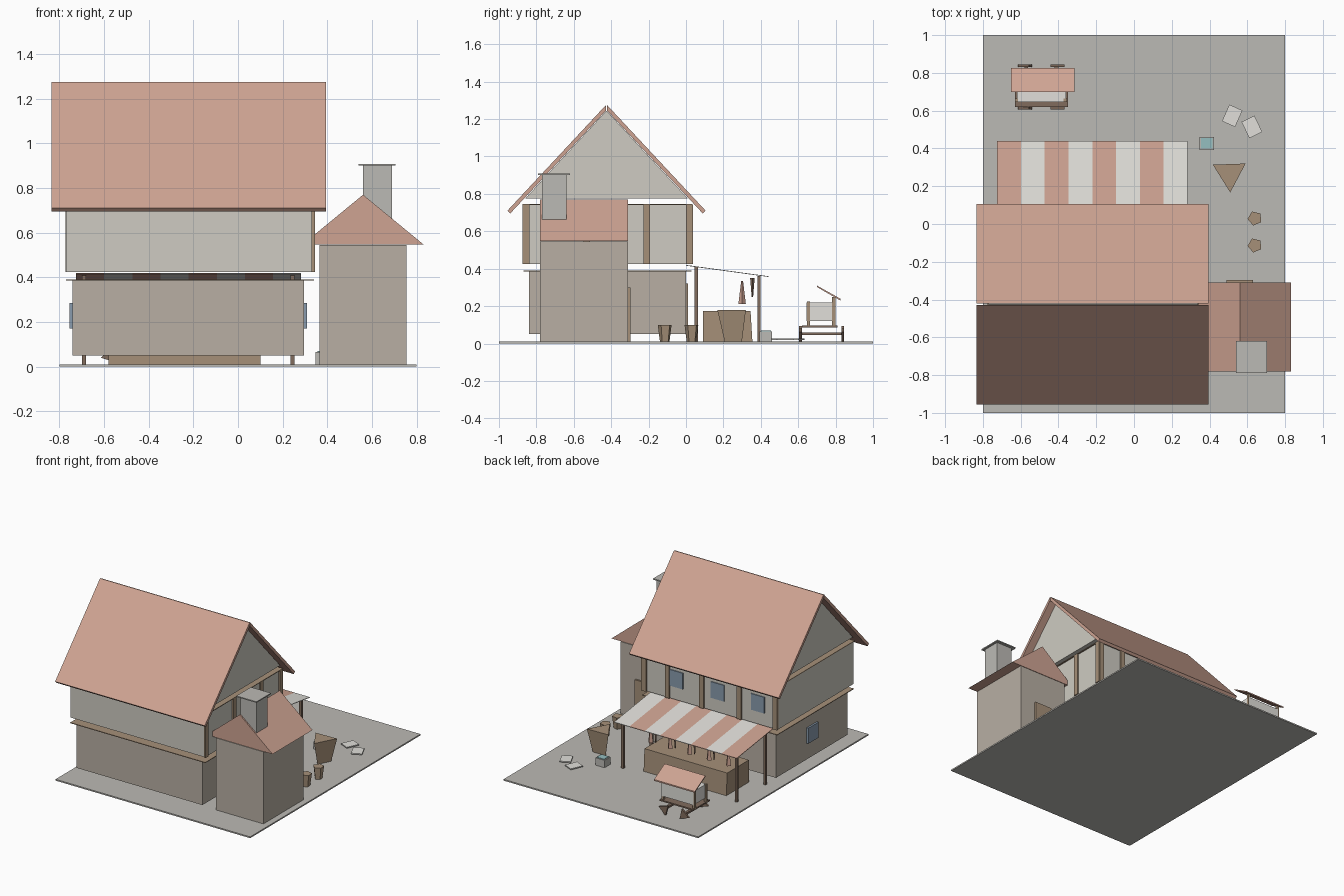
import bpy, bmesh, math
from mathutils import Vector

if "Cube" in bpy.data.objects:
    bpy.data.objects.remove(bpy.data.objects["Cube"])

COLORS = {
    "brick": (0.62, 0.37, 0.29), "plaster": (0.62, 0.60, 0.54), "stone": (0.48, 0.43, 0.37),
    "wood": (0.38, 0.28, 0.19), "dark": (0.22, 0.15, 0.11), "glass": (0.25, 0.33, 0.42),
    "ground": (0.50, 0.49, 0.46), "cloth": (0.75, 0.74, 0.70), "teal": (0.30, 0.52, 0.53),
}
MATS = {}
for key, c in COLORS.items():
    MATS[key] = bpy.data.materials.new(key)
    MATS[key].diffuse_color = (*c, 1)


def finish(name, bm, mat):
    bmesh.ops.recalc_face_normals(bm, faces=bm.faces)
    me = bpy.data.meshes.new(name)
    bm.to_mesh(me)
    bm.free()
    me.materials.append(MATS[mat])
    ob = bpy.data.objects.new(name, me)
    bpy.context.collection.objects.link(ob)
    return ob


def box(name, x, y, z, mat):
    bm = bmesh.new()
    bmesh.ops.create_cube(bm, size=1)
    for v in bm.verts:
        v.co = Vector([r[0] + (c + 0.5) * (r[1] - r[0]) for c, r in zip(v.co, (x, y, z))])
    return finish(name, bm, mat)


def prism(name, pts, axis, a, b, mat):
    """Extrude a 2D profile along x or y."""
    bm = bmesh.new()
    mk = (lambda p, t: (t, p[0], p[1])) if axis == "x" else (lambda p, t: (p[0], t, p[1]))
    f = bm.faces.new([bm.verts.new(mk(p, a)) for p in pts])
    r = bmesh.ops.extrude_face_region(bm, geom=[f])
    d = Vector((b - a, 0, 0)) if axis == "x" else Vector((0, b - a, 0))
    bmesh.ops.translate(bm, vec=d, verts=[v for v in r["geom"] if isinstance(v, bmesh.types.BMVert)])
    return finish(name, bm, mat)


def cone(name, loc, r1, r2, h, n, mat, rot=(0, 0, 0)):
    """Tapered n-gon resting with its base centre at loc."""
    bm = bmesh.new()
    bmesh.ops.create_cone(bm, cap_ends=True, segments=n, radius1=r1, radius2=r2, depth=h)
    bmesh.ops.translate(bm, vec=(0, 0, h / 2), verts=bm.verts)
    ob = finish(name, bm, mat)
    ob.location, ob.rotation_euler = loc, rot
    return ob


# ground
box("ground_plate", (-0.8, 0.8), (-1, 1), (0, 0.01), "ground")

# main house walls and the thin floor plates
box("lower_walls", (-0.74, 0.295), (-0.84, 0.0), (0.05, 0.385), "stone")
box("floor_plate", (-0.77, 0.34), (-0.87, 0.03), (0.385, 0.39), "wood")
box("upper_walls", (-0.77, 0.335), (-0.865, 0.025), (0.425, 0.74), "plaster")
box("ceiling_plate", (-0.775, 0.345), (-0.875, 0.035), (0.74, 0.745), "wood")
prism("gable", [(-0.86, 0.775), (0.01, 0.775), (-0.425, 1.245)], "x", -0.77, 0.34, "plaster")

# main roof slabs
for name, s in (("front_roof", -1), ("back_roof", 1)):
    prism(name, [(-0.425 + s * a, z) for a, z in
                 ((0.003, 1.275), (0.53, 0.71), (0.515, 0.695), (0.003, 1.245))],
          "x", -0.835, 0.395, "brick")

# timber posts and windows of the upper floor
for i, x in enumerate((0.32, 0.13, -0.15, -0.46, -0.755)):
    box(f"back_post_{i}", (x - 0.018, x + 0.018), (0.02, 0.037), (0.425, 0.74), "wood")
for i, y in enumerate((-0.855, -0.53, -0.21, 0.018)):
    box(f"side_post_{i}", (0.33, 0.345), (y - 0.018, y + 0.018), (0.425, 0.74), "wood")
for i, x in enumerate((0.06, -0.28, -0.61)):
    box(f"upper_window_{i}", (x - 0.055, x + 0.055), (0.02, 0.032), (0.52, 0.64), "glass")
for i, x in enumerate((-0.745, 0.3)):
    box(f"side_window_{i}", (x - 0.009, x + 0.009), (-0.48, -0.36), (0.17, 0.285), "glass")
box("house_door", (-0.3, -0.14), (-0.005, 0.01), (0.05, 0.32), "wood")

# side wing with gabled roof, chimney and door
box("wing_walls", (0.365, 0.755), (-0.78, -0.31), (0.01, 0.545), "stone")
prism("wing_roof", [(0.29, 0.548), (0.83, 0.548), (0.56, 0.77)], "y", -0.78, -0.31, "brick")
box("chimney", (0.56, 0.69), (-0.77, -0.64), (0.62, 0.9), "ground")
box("chimney_cap", (0.54, 0.705), (-0.79, -0.62), (0.9, 0.908), "ground")
box("wing_door", (0.49, 0.63), (-0.312, -0.297), (0.01, 0.3), "wood")

# striped awning on four posts
for i in range(8):
    x = -0.725 + i * 0.126
    prism(f"awning_stripe_{i}", [(0.0, 0.42), (0.44, 0.36), (0.44, 0.356), (0.0, 0.416)],
          "x", x, x + 0.126, "cloth" if i % 2 else "brick")
for i, x in enumerate((-0.69, 0.245)):
    for j, (y, top) in enumerate(((0.055, 0.408), (0.39, 0.362))):
        box(f"awning_post_{i}_{j}", (x - 0.009, x + 0.009), (y - 0.009, y + 0.009), (0.01, top), "dark")

# market counter and hanging goods
prism("counter", [(0.09, 0.01), (0.355, 0.01), (0.345, 0.175), (0.09, 0.175)], "x", -0.58, 0.1, "wood")
for i in range(9):
    x = -0.56 + i * 0.08
    if i % 2:
        cone(f"hanging_goods_{i}", (x, 0.355, 0.25), 0.004, 0.012, 0.1, 4, "dark")
    else:
        cone(f"hanging_goods_{i}", (x, 0.30, 0.21), 0.02, 0.005, 0.125, 4, "brick")

# barrel, pots, crate and paving slabs
cone("barrel", (0.506, 0.267, 0.01), 0.06, 0.1, 0.17, 3, "wood", (0, 0, math.radians(62)))
for i, y in enumerate((0.03, -0.113)):
    cone(f"pot_{i}", (0.64, y, 0.01), 0.027, 0.039, 0.09, 5, "wood", (0, 0, 0.4))
box("crate", (0.347, 0.423), (0.392, 0.46), (0.01, 0.065), "ground")
box("crate_cloth", (0.355, 0.415), (0.4, 0.455), (0.065, 0.07), "teal")
for i, (x, y, a) in enumerate(((0.52, 0.573, -0.42), (0.624, 0.514, 0.45))):
    ob = box(f"paving_slab_{i}", (-0.038, 0.038), (-0.048, 0.048), (0.018, 0.026), "cloth")
    ob.location, ob.rotation_euler = (x, y, 0), (0, 0, a)

# covered handcart
box("cart_body", (-0.62, -0.36), (0.645, 0.80), (0.12, 0.22), "cloth")
box("cart_bed", (-0.63, -0.35), (0.62, 0.81), (0.085, 0.095), "dark")
prism("cart_roof", [(0.70, 0.31), (0.825, 0.24), (0.825, 0.23), (0.70, 0.302)], "x", -0.65, -0.315, "brick")
for i, x in enumerate((-0.622, -0.365)):
    for j, (y, top) in enumerate(((0.655, 0.225), (0.79, 0.25))):
        box(f"cart_post_{i}_{j}", (x - 0.009, x + 0.009), (y - 0.009, y + 0.009), (0.09, top), "wood")
    for j, y in enumerate((0.612, 0.838)):
        cone(f"cart_wheel_{i}_{j}", (-0.57 + i * 0.16, y + 0.007, 0.05), 0.045, 0.045, 0.014, 3, "dark",
             (math.pi / 2, 0.3 + i, 0))
    box(f"cart_axle_{i}", (-0.58 + i * 0.16, -0.56 + i * 0.16), (0.61, 0.84), (0.045, 0.06), "dark")

for m in bpy.data.materials:
    if m.users and not m.is_grease_pencil:
        m.use_nodes = True
        m.node_tree.nodes["Principled BSDF"].inputs["Base Color"].default_value = m.diffuse_color
